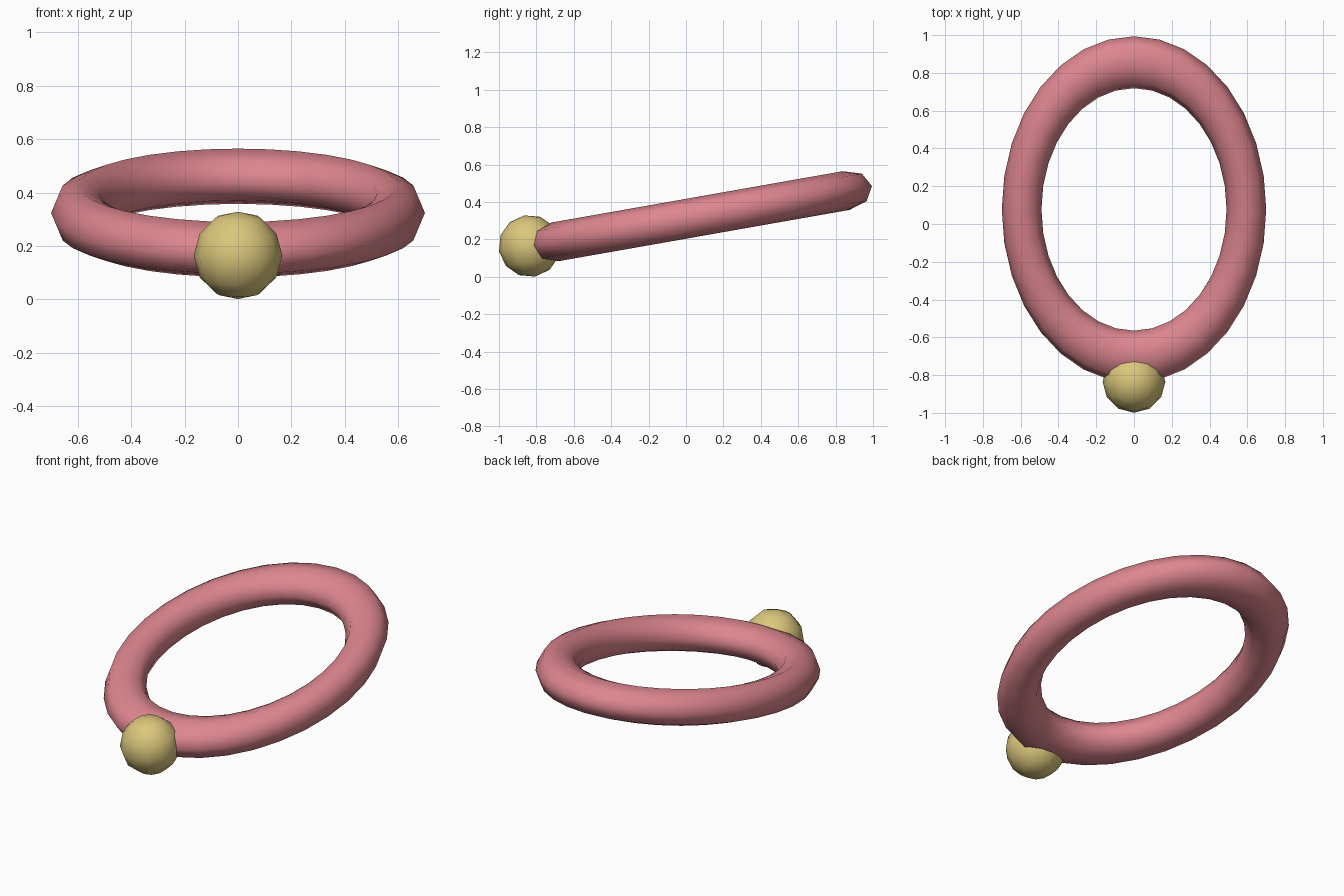
import bpy
import math

cube = bpy.data.objects.get("Cube")
if cube:
    bpy.data.objects.remove(cube, do_unlink=True)

TILT = math.radians(10)


def make_material(name, rgb):
    mat = bpy.data.materials.new(name)
    mat.use_nodes = True
    color = (*rgb, 1.0)
    mat.diffuse_color = color
    mat.node_tree.nodes["Principled BSDF"].inputs["Base Color"].default_value = color
    return mat


def finish(name, mat, scale=(1, 1, 1)):
    """Name, tilt, scale, colour and smooth the active part."""
    obj = bpy.context.object
    obj.name = name
    obj.rotation_euler.x = TILT
    obj.scale = scale
    obj.data.materials.append(mat)
    bpy.ops.object.shade_smooth()
    return obj


pink = make_material("soft_pink", (0.73, 0.24, 0.275))
gold = make_material("pale_gold", (0.71, 0.57, 0.20))

# Oval ring, stretched front to back and raised at the rear
bpy.ops.mesh.primitive_torus_add(
    major_segments=32, minor_segments=8, major_radius=0.595,
    minor_radius=0.105, location=(0, 0.077, 0.324))
finish("oval_ring", pink, (1, 1.33, 1))

# Round bead set on the front of the ring
bpy.ops.mesh.primitive_uv_sphere_add(
    segments=12, ring_count=6, radius=0.166, location=(0, -0.836, 0.165))
finish("front_bead", gold)
